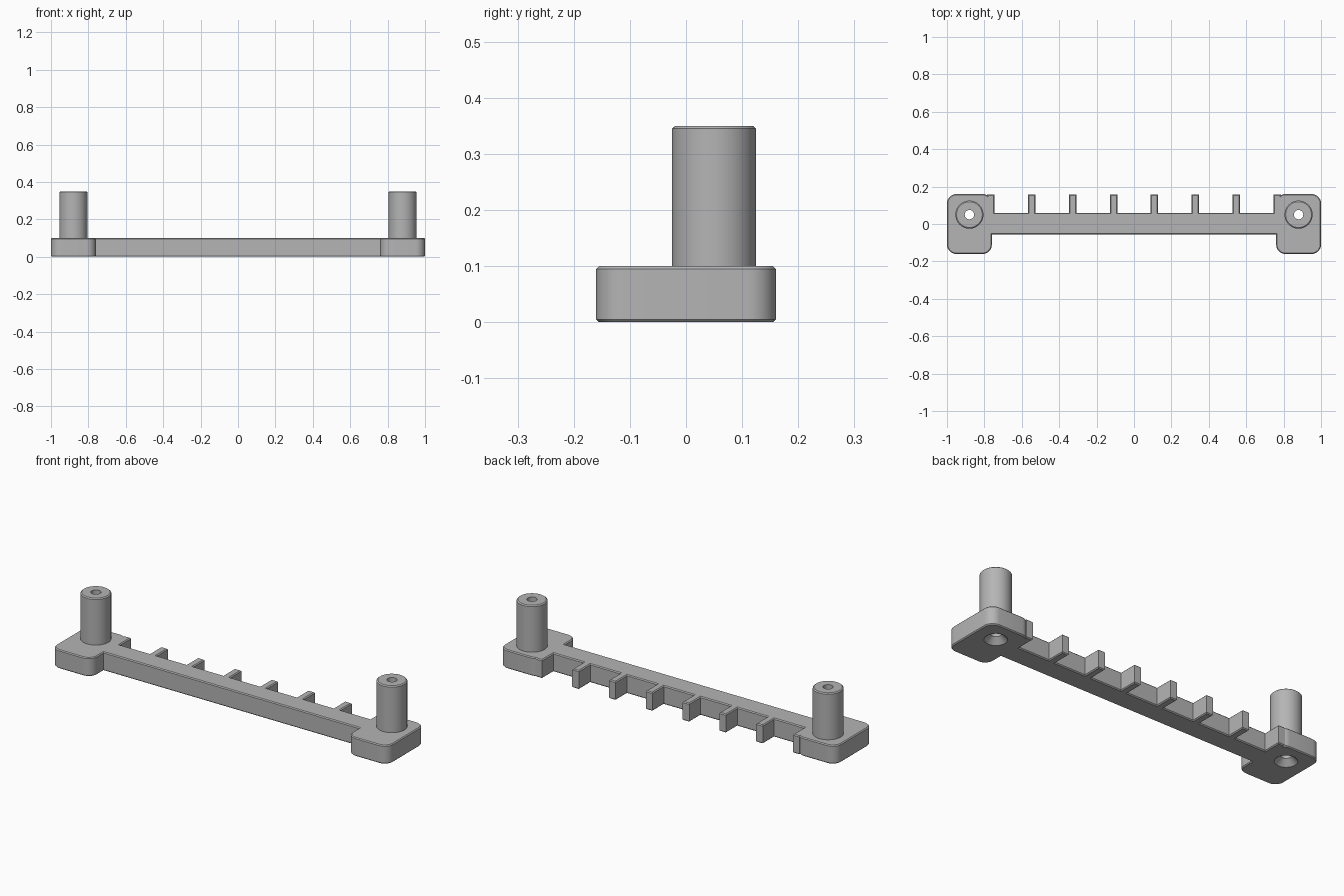
import bpy, bmesh, math

if "Cube" in bpy.data.objects:
    bpy.data.objects.remove(bpy.data.objects["Cube"], do_unlink=True)

HEIGHT = 0.1        # plate thickness
CHAMFER = 0.005
POST_X, POST_Y = 0.88, 0.05

grey = bpy.data.materials.new("light_grey")
grey.use_nodes = True
colour = (0.46, 0.46, 0.46, 1)
grey.diffuse_color = colour
grey.node_tree.nodes["Principled BSDF"].inputs["Base Color"].default_value = colour


def to_object(bm, name):
    bmesh.ops.recalc_face_normals(bm, faces=bm.faces)
    mesh = bpy.data.meshes.new(name)
    bm.to_mesh(mesh)
    bm.free()
    mesh.materials.append(grey)
    obj = bpy.data.objects.new(name, mesh)
    bpy.context.collection.objects.link(obj)
    return obj


def plate(name, x0, x1, y0, y1, radius=0, back_only=False):
    """Flat block with rounded upright corners and chamfered rims."""
    bm = bmesh.new()
    bmesh.ops.create_cube(bm, size=1)
    for v in bm.verts:
        v.co.x = x0 if v.co.x < 0 else x1
        v.co.y = y0 if v.co.y < 0 else y1
        v.co.z = 0 if v.co.z < 0 else HEIGHT
    if radius:
        uprights = [e for e in bm.edges
                    if abs(e.verts[0].co.z - e.verts[1].co.z) > 0.01
                    and (not back_only or e.verts[0].co.y == y1)]
        bmesh.ops.bevel(bm, geom=uprights, offset=radius, segments=8,
                        profile=0.5, affect='EDGES')
    rims = [e for e in bm.edges if abs(e.verts[0].co.z - e.verts[1].co.z) < 1e-5]
    bmesh.ops.bevel(bm, geom=rims, offset=CHAMFER, segments=1, affect='EDGES')
    return to_object(bm, name)


def lathe(name, profile, x, y, sides=48):
    """Closed round solid from (radius, height) pairs, bottom to top."""
    bm = bmesh.new()
    rings = []
    for r, z in profile:
        rings.append([bm.verts.new((x + r * math.cos(a), y + r * math.sin(a), z))
                      for a in (math.tau * i / sides for i in range(sides))])
    for low, high in zip(rings, rings[1:]):
        for i in range(sides):
            j = (i + 1) % sides
            bm.faces.new((low[i], low[j], high[j], high[i]))
    bm.faces.new(rings[0][::-1])
    bm.faces.new(rings[-1])
    return to_object(bm, name)


def combine(target, other, operation):
    mod = target.modifiers.new("combine", 'BOOLEAN')
    mod.operation, mod.solver, mod.object = operation, 'EXACT', other
    other.hide_render = True
    bpy.context.view_layer.objects.active = target
    bpy.ops.object.modifier_apply(modifier=mod.name)
    bpy.data.objects.remove(other, do_unlink=True)


# Long bar between the two end pads
bracket = plate("bracket", -0.85, 0.85, -0.055, 0.06)

# Evenly spaced teeth along the back
for i in range(8):
    x = (i - 3.5) * 0.2186
    tooth = plate("tooth", x - 0.02, x + 0.02, 0, 0.157, 0.015, True)
    combine(bracket, tooth, 'UNION')

# End pads, posts and countersunk screw holes
post = [(0.075, 0.05), (0.075, 0.345), (0.069, 0.35)]
hole = [(0.06, -0.005), (0.055, 0), (0.025, 0.03), (0.025, 0.4)]
for side in (-1, 1):
    x = side * POST_X
    combine(bracket, plate("end_pad", x - 0.12, x + 0.12, -0.16, 0.16, 0.05), 'UNION')
    combine(bracket, lathe("post", post, x, POST_Y), 'UNION')
    combine(bracket, lathe("screw_hole", hole, x, POST_Y), 'DIFFERENCE')

bpy.ops.object.select_all(action='DESELECT')
bracket.select_set(True)
bpy.context.view_layer.objects.active = bracket
bpy.ops.object.shade_smooth_by_angle(angle=math.radians(30))
